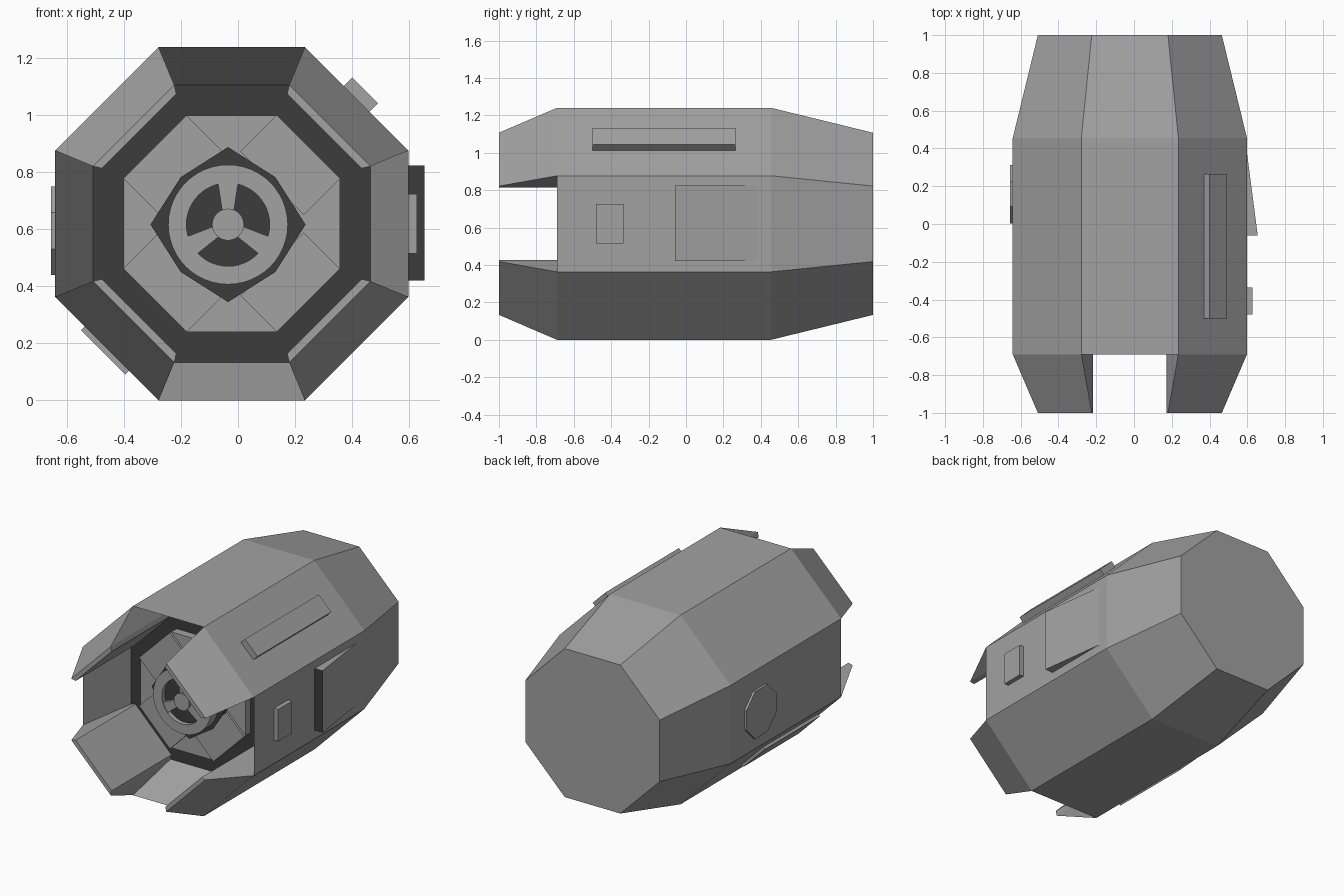
import bpy, bmesh, math
from mathutils import Vector, Matrix

cube = bpy.data.objects.get("Cube")
if cube:
    bpy.data.objects.remove(cube, do_unlink=True)

CX, CZ = -0.022, 0.62          # long axis of the pod
EX, EZ = -0.035, 0.617         # axis of the engine
R8 = 1 / math.cos(math.pi / 8)


def material(name, v):
    m = bpy.data.materials.new(name)
    m.use_nodes = True
    m.diffuse_color = (v, v, v, 1)
    m.node_tree.nodes["Principled BSDF"].inputs["Base Color"].default_value = (v, v, v, 1)
    return m


GREY = material("hull grey", 0.36)
DARK = material("dark grey", 0.045)


def finish(name, bm, *mats):
    bmesh.ops.recalc_face_normals(bm, faces=bm.faces)
    mesh = bpy.data.meshes.new(name)
    bm.to_mesh(mesh)
    bm.free()
    for m in mats:
        mesh.materials.append(m)
    ob = bpy.data.objects.new(name, mesh)
    bpy.context.collection.objects.link(ob)
    return ob


def loft(name, rings, *mats, dark_end=False):
    """Skin a list of equal rings of 3D points and cap both ends."""
    bm = bmesh.new()
    vs = [[bm.verts.new(p) for p in r] for r in rings]
    n = len(vs[0])
    for a, b in zip(vs, vs[1:]):
        for i in range(n):
            bm.faces.new((a[i], a[(i + 1) % n], b[(i + 1) % n], b[i]))
    bm.faces.new(vs[0])
    end = bm.faces.new(vs[-1])
    if dark_end:
        end.material_index = 1
    return finish(name, bm, *mats)


def prism(name, pts, y0, y1, mat):
    return loft(name, [[(x, y, z) for x, z in pts] for y in (y0, y1)], mat)


def hull(name, pts, *mats):
    bm = bmesh.new()
    for p in pts:
        bm.verts.new(p)
    bmesh.ops.convex_hull(bm, input=bm.verts)
    bmesh.ops.dissolve_limit(bm, angle_limit=0.01, verts=bm.verts, edges=bm.edges)
    return finish(name, bm, *mats)


def ngon(r, n, cx=CX, cz=CZ, start=0.0):
    return [(cx + r * math.cos(start + i * math.tau / n),
             cz + r * math.sin(start + i * math.tau / n)) for i in range(n)]


def octagon(apothem):
    return ngon(apothem * R8, 8, start=math.pi / 8)


def slab(name, angle, inner, outer, width, y0, y1, mat=GREY):
    """Box lying on the hull face whose outward direction is angle."""
    d = Vector((math.cos(angle), 0, math.sin(angle)))
    t = Vector((-d.z, 0, d.x))
    c = Vector((CX, 0, CZ))
    pts = [c + d * r + t * s * width / 2 + Vector((0, y, 0))
           for r in (inner, outer) for s in (-1, 1) for y in (y0, y1)]
    return hull(name, pts, mat)


# Octagonal hull with a funnel-shaped mouth and a dark floor
sections = [(1, 0.487), (0.455, 0.62), (-0.69, 0.62), (-0.38, 0.487)]
loft("hull", [[(x, y, z) for x, z in octagon(a)] for y, a in sections],
     GREY, DARK, dark_end=True)

# Four diagonal petals around the mouth
for k, label in enumerate(("upper_left", "upper_right", "lower_right", "lower_left")):
    ang = math.pi / 4 + k * math.pi / 2
    d = Vector((math.cos(ang), 0, math.sin(ang)))
    t = Vector((-d.z, 0, d.x))
    tan = math.tan(math.pi / 8)
    profile = [(-0.69, 0.62, 0.62 * tan), (-1, 0.487, 0.487 * tan), (-1, 0.46, 0.185),
               (-0.38, 0.46, 0.185), (-0.38, 0.487, 0.487 * tan)]
    pts = [Vector((CX, y, CZ)) + d * r + t * s * w
           for y, r, w in profile for s in (-1, 1)]
    hull("petal_" + label, pts, GREY)
    # Raised plate of the engine mount
    slab("mount_plate_" + label, ang, 0.2, 0.381, 0.315, -0.45, -0.37)

# Engine mount
mount = octagon(0.38)
prism("engine_mount", mount, -0.37, -0.435, GREY)
star = []
for i in range(8):
    r = 0.235 if i % 2 else 0.272
    star.append((EX + r * math.cos(i * math.pi / 4), EZ + r * math.sin(i * math.pi / 4)))
prism("engine_backing", star, -0.4, -0.456, DARK)

# Engine nozzle: ring, dark throat, hub and three spokes
SEG = 48
outer, inner = ngon(0.21, SEG, EX, EZ), ngon(0.146, SEG, EX, EZ)
bm = bmesh.new()
loops = [[bm.verts.new((x, y, z)) for x, z in p]
         for p, y in ((outer, -0.45), (outer, -0.53), (inner, -0.53), (inner, -0.45))]
for a, b in zip(loops, loops[1:] + loops[:1]):
    for i in range(SEG):
        j = (i + 1) % SEG
        bm.faces.new((a[i], a[j], b[j], b[i]))
finish("nozzle_ring", bm, GREY)
prism("nozzle_throat", ngon(0.15, SEG, EX, EZ), -0.45, -0.5, DARK)
prism("nozzle_hub", ngon(0.056, 24, EX, EZ), -0.45, -0.535, GREY)
for k in range(3):
    a = math.pi / 2 + k * math.tau / 3
    ca, sa = math.cos(a), math.sin(a)
    pts = [(EX + r * ca - w * sa, EZ + r * sa + w * ca)
           for r, w in ((0.045, -0.02), (0.15, -0.036), (0.15, 0.036), (0.045, 0.02))]
    prism("nozzle_spoke_%d" % (k + 1), pts, -0.45, -0.525, GREY)

# Slabs on the diagonal hull faces
slab("upper_slab", math.pi / 4, 0.6, 0.662, 0.128, -0.5, 0.265)
slab("lower_slab", math.pi * 5 / 4, 0.6, 0.638, 0.22, -0.6, -0.03)

# Small hatch and wedge-shaped intake on the +x side
slab("side_hatch", 0, 0.6, 0.65, 0.21, -0.48, -0.335)
intake = hull("side_intake", [(x, y, z) for z in (0.42, 0.825)
                              for x, y in ((0.58, -0.06), (0.655, -0.06), (0.59, 0.44))],
              GREY, DARK)
for f in intake.data.polygons:
    f.material_index = 1 if f.normal.y < -0.9 else 0

# Octagonal hatch on the -x side
ring = ngon(0.155 * R8, 8, 0.157, 0.595, math.pi / 8)
loft("round_hatch", [[(x, y, z) for y, z in ring] for x in (-0.62, -0.657)], GREY)
